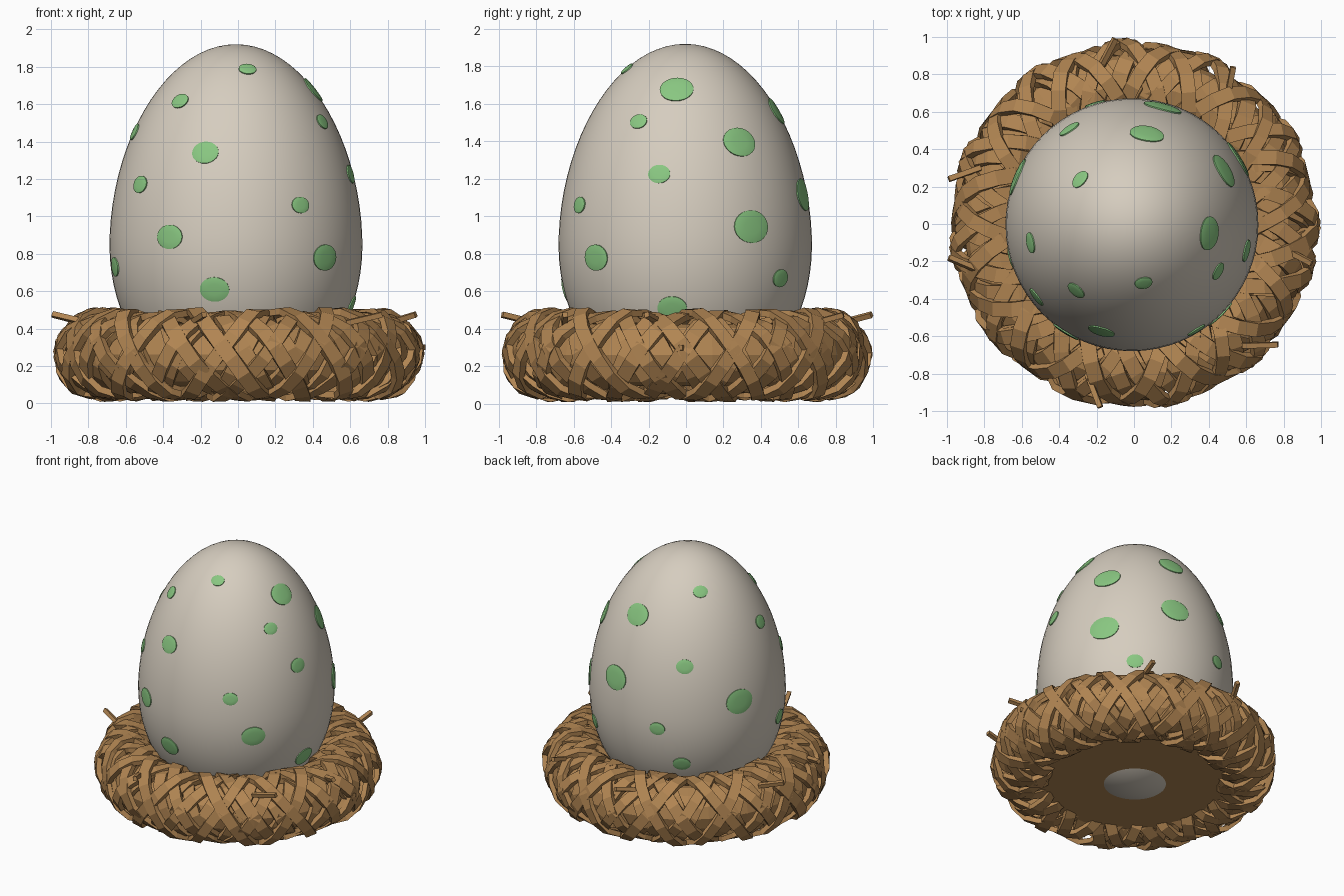
import bpy, bmesh, math, random
from mathutils import Vector

random.seed(7)
if "Cube" in bpy.data.objects:
    bpy.data.objects.remove(bpy.data.objects["Cube"], do_unlink=True)


def material(name, rgb):
    m = bpy.data.materials.new(name)
    m.use_nodes = True
    m.diffuse_color = (*rgb, 1)
    m.node_tree.nodes["Principled BSDF"].inputs["Base Color"].default_value = (*rgb, 1)
    return m


shell = material("eggshell", (0.67, 0.61, 0.52))
green = material("spot green", (0.25, 0.57, 0.22))
straw = material("straw brown", (0.44, 0.235, 0.085))


def finish(bm, name, mat, smooth=False):
    bmesh.ops.recalc_face_normals(bm, faces=bm.faces)
    mesh = bpy.data.meshes.new(name)
    bm.to_mesh(mesh)
    bm.free()
    mesh.materials.append(mat)
    for p in mesh.polygons:
        p.use_smooth = smooth
    ob = bpy.data.objects.new(name, mesh)
    bpy.context.collection.objects.link(ob)
    return ob


# Egg: a sphere stretched upward and narrowed toward the top
EGG_UP, EGG_DOWN, EGG_R = 1.02, 0.865, 0.675
EGG_MID = Vector((-0.011, -0.004, 0.9))


def egg_point(d):
    w = EGG_R * (1 - 0.06 * d.z)
    return EGG_MID + Vector((d.x * w, d.y * w, d.z * (EGG_UP if d.z > 0 else EGG_DOWN)))


bm = bmesh.new()
bmesh.ops.create_uvsphere(bm, u_segments=64, v_segments=40, radius=1)
for v in bm.verts:
    v.co = egg_point(v.co.normalized())
finish(bm, "egg", shell, True)


# Spots: thin oval plates that follow the shell (x, y, z, half width)
spots = [
    (.05, -.31, 1.785, .048), (-.305, -.35, 1.615, .053), (-.175, -.575, 1.34, .073),
    (-.535, -.4, 1.17, .056), (.335, -.57, 1.06, .053), (-.36, -.57, .89, .078),
    (.465, -.48, .78, .084), (-.125, -.64, .61, .08), (.445, -.25, 1.505, .05),
    (-.55, -.1, 1.45, .056), (-.66, -.18, .73, .062), (.4, -.05, 1.675, .092),
    (.49, .29, 1.395, .097), (.61, -.145, 1.225, .06), (.57, .355, .945, .105),
    (.41, .5, .67, .058), (.62, -.075, .51, .08), (.07, .487, 1.56, .093),
    (-.29, .24, 1.735, .052), (.157, .635, 1.115, .104), (-.35, .515, 1.285, .06),
    (-.63, .254, 1.0, .105), (-.21, .647, .83, .055), (-.345, .545, .56, .062),
]


def to_egg(p, lift):
    """Drop a nearby point on the shell, raised by lift."""
    p = p - EGG_MID
    t = p.z / (EGG_UP if p.z > 0 else EGG_DOWN)
    flat = Vector((p.x, p.y, 0)).normalized() * math.sqrt(max(0, 1 - t * t))
    q = egg_point(Vector((flat.x, flat.y, t)))
    return q + Vector((flat.x, flat.y, t * 0.66)).normalized() * lift


bm = bmesh.new()
SIDES = 24
for x, y, z, rad in spots:
    c = to_egg(Vector((x, y, z)), 0)
    n = (to_egg(c, 1) - c).normalized()
    side = Vector((0, 0, 1)).cross(n).normalized()
    up = n.cross(side) * 0.83
    rings = []
    for f, lift in ((1, -0.004), (1, 0.006), (0.85, 0.008), (0.45, 0.009)):
        ring = []
        for i in range(SIDES):
            a = math.tau * i / SIDES
            p = c + (side * math.cos(a) + up * math.sin(a)) * rad * f
            ring.append(bm.verts.new(to_egg(p, lift)))
        rings.append(ring)
    for a, b in zip(rings, rings[1:]):
        for i in range(SIDES):
            j = (i + 1) % SIDES
            bm.faces.new((a[i], a[j], b[j], b[i]))
    bm.faces.new(rings[-1])
plates = finish(bm, "egg_spots", green, True)
bpy.context.view_layer.objects.active = plates
plates.select_set(True)
bpy.ops.object.shade_smooth_by_angle(angle=math.radians(40))


# Nest: a ring of wide woven strips around a core
RING, NEST_Z = 0.742, 0.26


def ring_point(theta, phi, r):
    w = RING + r * math.cos(phi)
    return Vector((w * math.cos(theta), w * math.sin(theta), NEST_Z + r * math.sin(phi)))


def add_band(bm, path, normals, width, thick):
    """Sweep a flat rectangular section along a path."""
    rows = []
    for i, (p, n) in enumerate(zip(path, normals)):
        tan = path[min(i + 1, len(path) - 1)] - path[max(i - 1, 0)]
        s = tan.cross(n).normalized() * width / 2
        o = n * thick / 2
        rows.append([bm.verts.new(p + q) for q in (s + o, o - s, -s - o, s - o)])
    for a, b in zip(rows, rows[1:]):
        for k in range(4):
            m = (k + 1) % 4
            bm.faces.new((a[k], a[m], b[m], b[k]))
    bm.faces.new(rows[0])
    bm.faces.new(rows[-1])


def weave(name, count, radius, sweep, wave, width):
    bm = bmesh.new()
    steps = 14
    for i in range(count):
        base = math.tau * (i + random.uniform(-0.15, 0.15)) / count
        turn = sweep * random.uniform(0.9, 1.1)
        start = math.radians(random.uniform(-150, -135))
        end = math.radians(random.uniform(150, 175))
        shift = math.pi * (i % 2)
        path, normals = [], []
        for k in range(steps + 1):
            f = k / steps
            theta, phi = base + turn * (f - 0.5), start + (end - start) * f
            r = radius + wave * math.sin(f * math.tau * 2.5 + shift)
            path.append(ring_point(theta, phi, r))
            normals.append((path[-1] - ring_point(theta, phi, 0)).normalized())
        add_band(bm, path, normals, width * random.uniform(0.9, 1.1), 0.036)
    finish(bm, name, straw)


weave("nest_strips_rising_left", 23, 0.222, 0.9, 0.014, 0.078)
weave("nest_strips_rising_right", 23, 0.222, -0.9, 0.014, 0.078)
weave("nest_inner_strips_left", 20, 0.19, 0.6, 0.01, 0.085)
weave("nest_inner_strips_right", 20, 0.19, -0.6, 0.01, 0.085)

bm = bmesh.new()
around, section = 40, 12
grid = [[bm.verts.new(ring_point(math.tau * i / around, math.tau * j / section, 0.165))
         for j in range(section)] for i in range(around)]
for i in range(around):
    for j in range(section):
        a, b = grid[i], grid[(i + 1) % around]
        k = (j + 1) % section
        bm.faces.new((a[j], b[j], b[k], a[k]))
finish(bm, "nest_core", straw)

bm = bmesh.new()
bmesh.ops.create_cone(bm, cap_ends=True, segments=48, radius1=0.66, radius2=0.66, depth=0.03)
bmesh.ops.translate(bm, verts=bm.verts, vec=(0, 0, 0.09))
finish(bm, "nest_floor", straw)

# Loose twigs poking out of the rim (tip x, y and root x, y)
twigs = [
    (-.1, .99, -.19, .82), (-.99, .24, -.82, .3), (-.99, -.18, -.8, -.26),
    (-.18, -.98, -.25, -.8), (.95, -.21, .8, -.13), (.53, .84, .5, .68),
    (.77, -.645, .58, -.65),
]
bm = bmesh.new()
for tx, ty, rx, ry in twigs:
    tip, root = Vector((tx, ty, 0.475)), Vector((rx, ry, 0.43))
    n = (tip - root).cross(Vector((-ty, tx, 0.3))).normalized()
    add_band(bm, [root, (tip + root) / 2, tip], [n] * 3, 0.028, 0.028)
add_band(bm, [Vector((0.9, 0.02, 0.27)), Vector((0.995, -0.03, 0.3))],
         [Vector((0, 0, 1))] * 2, 0.028, 0.028)
finish(bm, "loose_twigs", straw)
